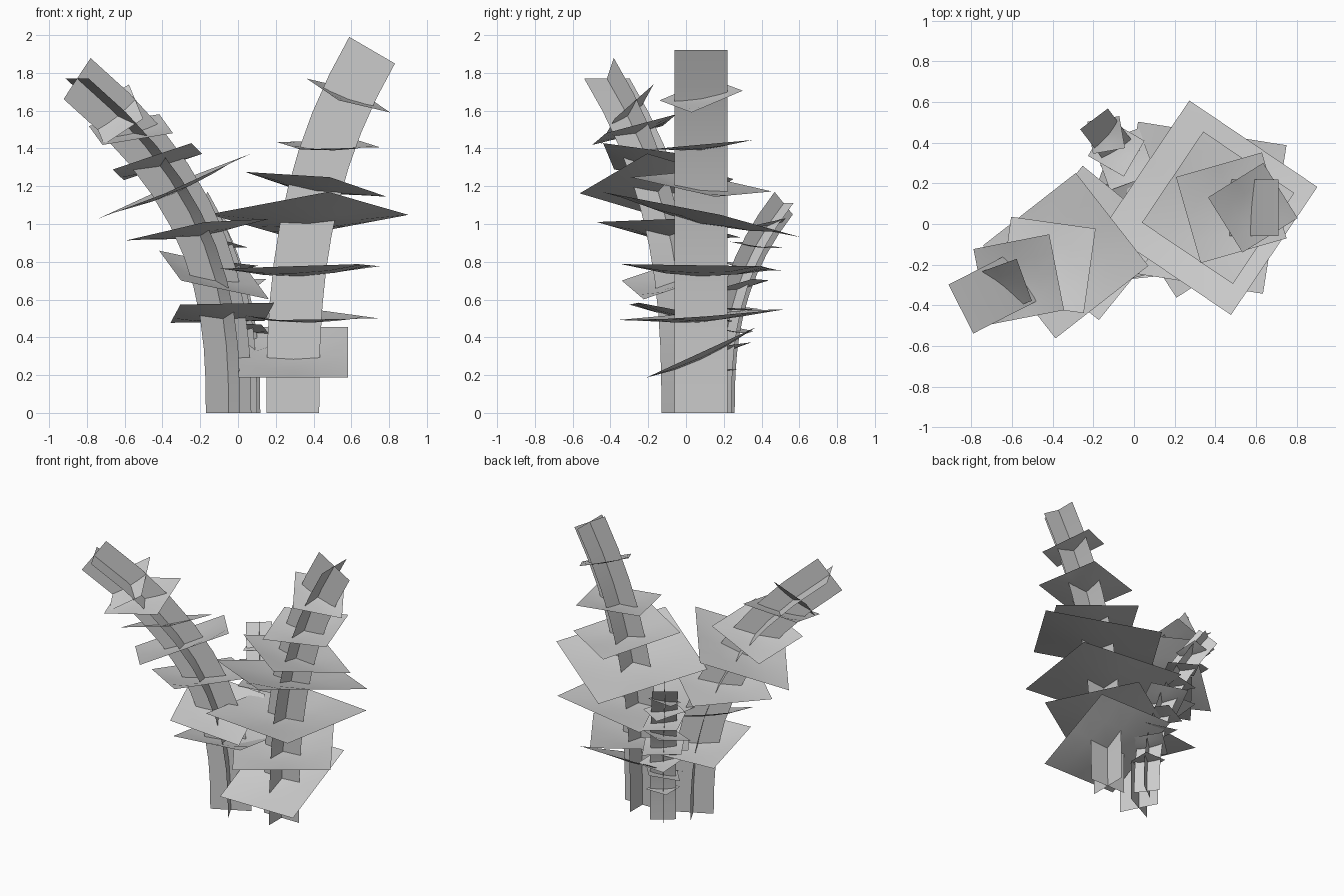
import bpy
import bmesh
import math
from mathutils import Vector

cube = bpy.data.objects.get("Cube")
if cube:
    bpy.data.objects.remove(cube, do_unlink=True)

# One plain grey for the whole plant
grey = bpy.data.materials.new("soft_grey")
grey.use_nodes = True
colour = (0.6, 0.6, 0.6, 1)
grey.diffuse_color = colour
grey.node_tree.nodes["Principled BSDF"].inputs["Base Color"].default_value = colour


def finish(name, bm):
    """Turn a bmesh into a smooth shaded object."""
    for face in bm.faces:
        face.smooth = True
    mesh = bpy.data.meshes.new(name)
    bm.to_mesh(mesh)
    bm.free()
    mesh.materials.append(grey)
    obj = bpy.data.objects.new(name, mesh)
    bpy.context.collection.objects.link(obj)


class Stem:
    """A stem that bends over more and more towards its top."""

    def __init__(self, name, base, heading, reach, height, half_width):
        self.name = name
        self.base = Vector(base).to_3d()
        angle = math.radians(heading)
        self.lean = Vector((math.cos(angle), math.sin(angle), 0))
        self.across = Vector((-self.lean.y, self.lean.x, 0))
        self.reach = reach
        self.height = height
        self.half_width = half_width
        self.add_blade("blade_along", True)
        self.add_blade("blade_across", False)

    def centre(self, z):
        """Point on the centre line at a given height."""
        bend = self.reach * (z / self.height) ** 2.65
        return self.base + self.lean * bend + Vector((0, 0, z))

    def add_blade(self, part, along_lean):
        """Long bent strip, in the plane of the lean or across it."""
        bm = bmesh.new()
        steps = 10
        rows = []
        for i in range(steps + 1):
            z = self.height * i / steps
            point = self.centre(z)
            side = self.across
            if along_lean:
                tangent = self.centre(z + 0.01) - point
                side = self.across.cross(tangent).normalized()
            offset = side * self.half_width
            rows.append([bm.verts.new(point + offset * k) for k in (-1, 1)])
        for low, high in zip(rows, rows[1:]):
            bm.faces.new((low[0], low[1], high[1], high[0]))
        finish(f"{self.name}_{part}", bm)

    def add_leaf(self, number, height, half, yaw, slope_x, slope_y):
        """Square sheet, tilted and slightly cupped; lengths and slopes in hundredths."""
        centre = self.centre(height / 100)
        turn = math.radians(yaw)
        bm = bmesh.new()
        bmesh.ops.create_grid(bm, x_segments=4, y_segments=4, size=half / 100)
        edge = half / 100
        for vert in bm.verts:
            u, v = vert.co.x, vert.co.y
            dx = u * math.cos(turn) - v * math.sin(turn)
            dy = u * math.sin(turn) + v * math.cos(turn)
            cup = edge * (1 - (u / edge) ** 2) * (1 - (v / edge) ** 2) / 8
            rise = (slope_x * dx + slope_y * dy) / 100 - cup
            vert.co = centre + Vector((dx, dy, rise))
        finish(f"{self.name}_leaf_{number}", bm)


# Crossed blades of the three stems
left_stem = Stem("left_stem", (0.29, 0.08), 0, 0.42, 1.92, 0.14)
right_stem = Stem("right_stem", (-0.05, -0.01), 207, 0.9, 1.77, 0.135)
back_stem = Stem("back_stem", (0.05, 0.19), 127, 0.41, 1.11, 0.085)

# Large leaves: height, half size, yaw, slope along x, slope along y
left_leaves = [
    (32, 29, 0, 0, 46),
    (52, 32, 33, -3, 7),
    (77, 37, -9, 3, -2),
    (105, 38, -34, 4, -22),
    (121, 27, -34, -15, -13),
    (142, 22, 16, 0, 9),
    (168, 16, 32, -36, 20),
]
right_leaves = [
    (53, 25, 6, 4, -19),
    (73, 24, 14, -28, 27),
    (97, 27, -39, 16, -9),
    (120, 29, 38, 43, 4),
    (133, 21, -8, 31, -18),
    (150, 19, 11, 11, 29),
    (158, 11, 20, 30, 99),
]
for stem, leaves in ((left_stem, left_leaves), (right_stem, right_leaves)):
    for number, leaf in enumerate(leaves, 1):
        stem.add_leaf(number, *leaf)

# Small leaves of the back stem, twisting and tilting in turn
for i in range(8):
    tilt = 25 * math.sin(2 * i)
    half = 8 + 5 * math.sin(math.pi * i / 7)
    back_stem.add_leaf(i + 1, 23 + 11 * i, half, 40 * i, tilt / 2, tilt)
